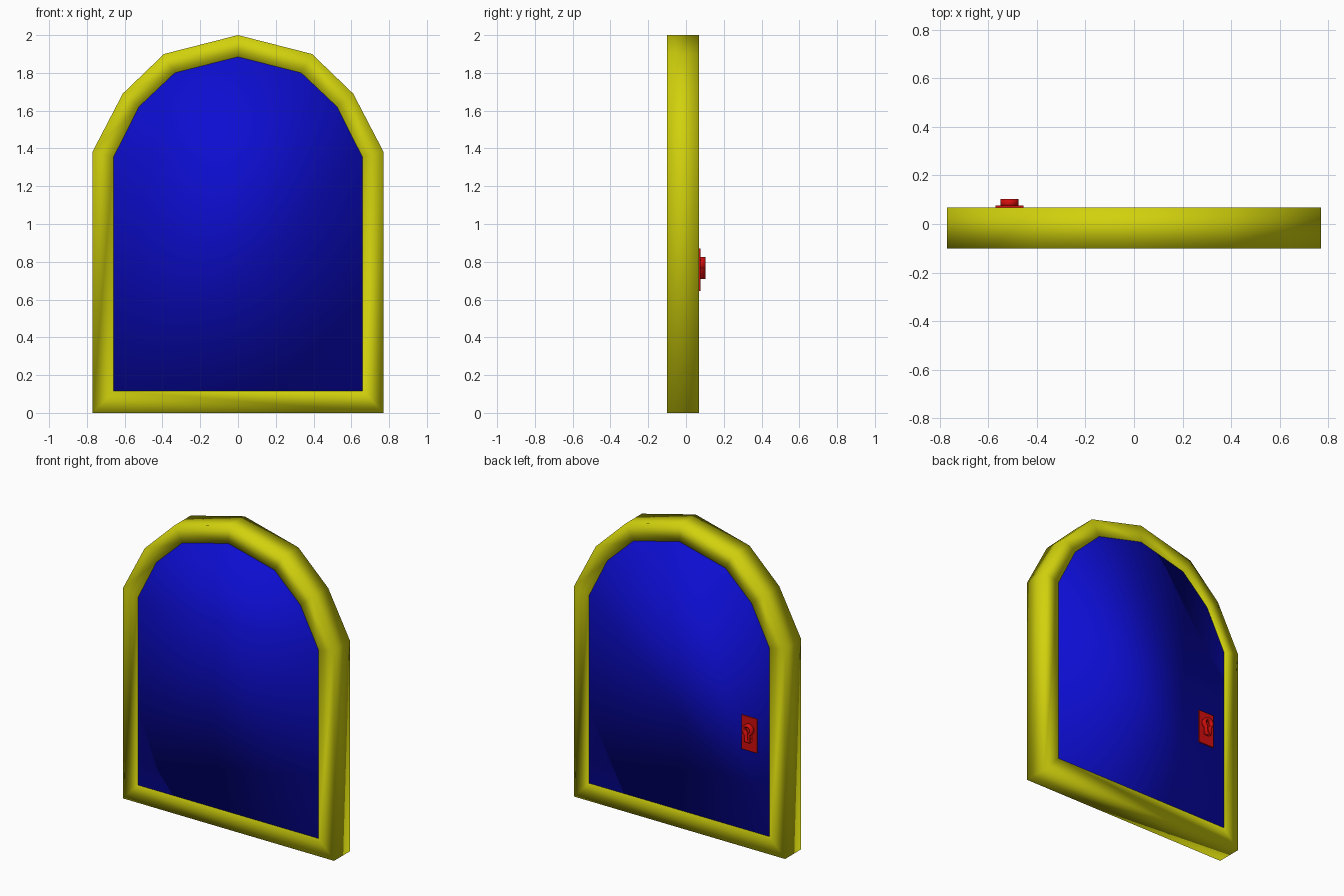
import bpy
import bmesh
import math

cube = bpy.data.objects.get("Cube")
if cube:
    bpy.data.objects.remove(cube, do_unlink=True)


def make_material(name, colour):
    mat = bpy.data.materials.new(name)
    mat.use_nodes = True
    mat.diffuse_color = (*colour, 1)
    mat.node_tree.nodes["Principled BSDF"].inputs["Base Color"].default_value = (*colour, 1)
    return mat


yellow = make_material("yellow", (0.64, 0.64, 0.004))
blue = make_material("blue", (0.004, 0.004, 0.64))
red = make_material("red", (0.64, 0.004, 0.004))


def mirrored(half):
    """Close a right-hand outline, running bottom to top, across x = 0."""
    return half + [(-x, z) for x, z in reversed(half) if x > 0]


def finish(name, bm, mat, smooth=True):
    bmesh.ops.recalc_face_normals(bm, faces=bm.faces)
    mesh = bpy.data.meshes.new(name)
    bm.to_mesh(mesh)
    bm.free()
    mesh.materials.append(mat)
    for poly in mesh.polygons:
        poly.use_smooth = smooth
    obj = bpy.data.objects.new(name, mesh)
    bpy.context.collection.objects.link(obj)
    return obj


def loop(bm, outline, y):
    return [bm.verts.new((x, y, z)) for x, z in outline]


def bridge(bm, a, b):
    for i in range(len(a)):
        j = (i + 1) % len(a)
        bm.faces.new((a[i], a[j], b[j], b[i]))


def slab(name, outline, y0, y1, mat, smooth=True):
    bm = bmesh.new()
    front, back = loop(bm, outline, y0), loop(bm, outline, y1)
    bm.faces.new(front)
    bm.faces.new(back)
    bridge(bm, front, back)
    return finish(name, bm, mat, smooth)


def ring(name, outer, inner, y0, y1, mat):
    bm = bmesh.new()
    loops = [loop(bm, outer, y0), loop(bm, outer, y1),
             loop(bm, inner, y1), loop(bm, inner, y0)]
    for i in range(4):
        bridge(bm, loops[i], loops[(i + 1) % 4])
    return finish(name, bm, mat)


FRONT, BACK = -0.10, 0.068

# Arched frame and the panel that fills it
outer = mirrored([(0.77, 0), (0.77, 1.383), (0.61, 1.69), (0.392, 1.90), (0, 2.0)])
inner = mirrored([(0.658, 0.117), (0.658, 1.356), (0.525, 1.62), (0.335, 1.80), (0, 1.885)])
ring("door_frame", outer, inner, FRONT, BACK, yellow)
slab("door_panel", inner, FRONT, BACK, blue)

# Lock plate on the back
LOCK_X = -0.513
plate = [(LOCK_X + dx, z) for dx, z in mirrored([(0.057, 0.646), (0.057, 0.869)])]
slab("lock_plate", plate, BACK - 0.01, 0.076, red, False)


# Raised keyhole rim: round head above a straight stem
def keyhole(radius, stem, bottom):
    start = math.asin(stem / radius) - math.pi / 2
    half = [(stem, bottom)]
    for i in range(9):
        a = start + (math.pi / 2 - start) * i / 8
        half.append((max(0, radius * math.cos(a)), 0.789 + radius * math.sin(a)))
    half[-1] = (0, 0.789 + radius)
    return [(LOCK_X + x, z) for x, z in mirrored(half)]


ring("keyhole_rim", keyhole(0.037, 0.02, 0.71), keyhole(0.021, 0.008, 0.722),
     0.07, 0.102, red)
